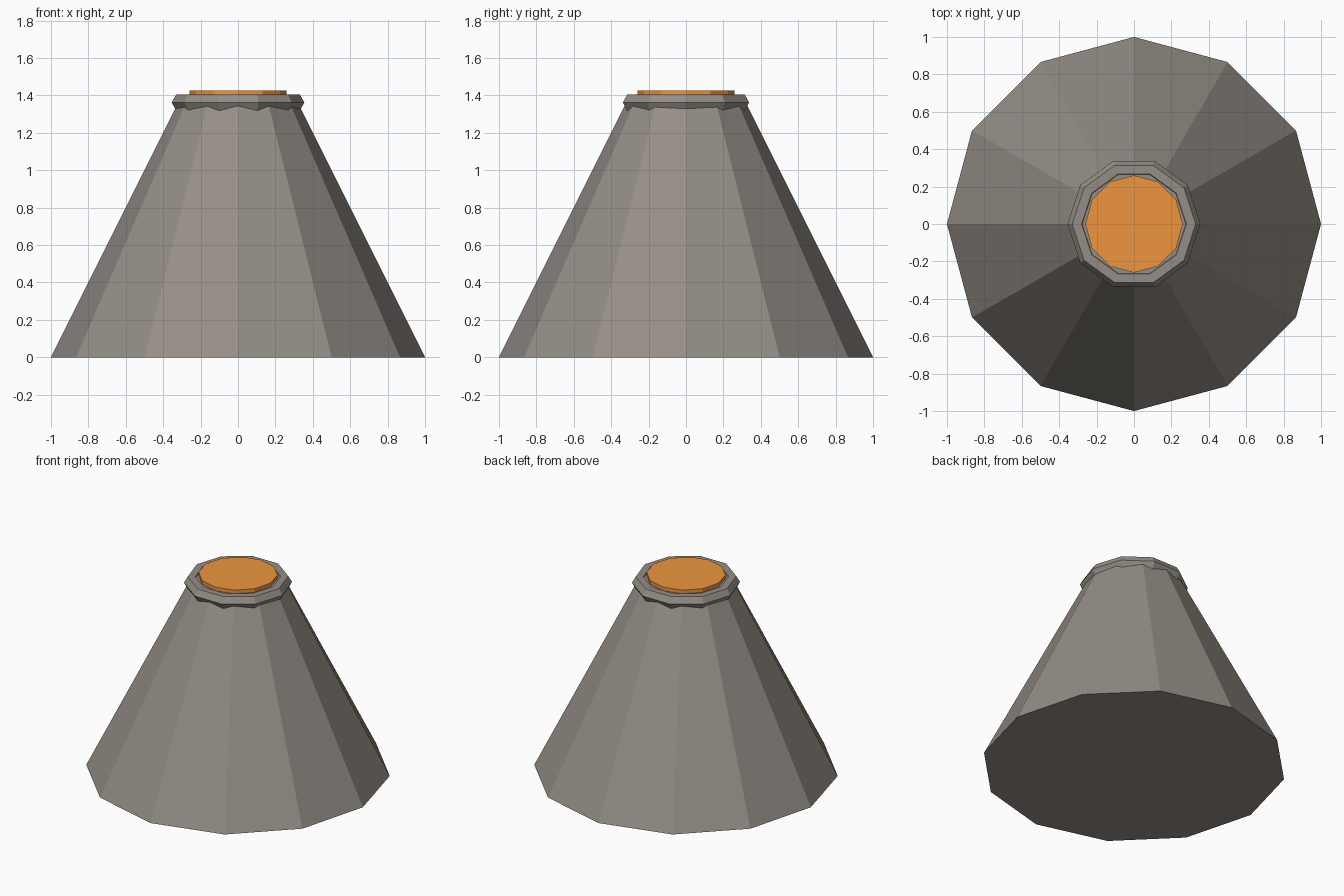
import bpy
from math import cos, sin, tau

if "Cube" in bpy.data.objects:
    bpy.data.objects.remove(bpy.data.objects["Cube"])


def material(name, color):
    mat = bpy.data.materials.new(name)
    mat.diffuse_color = color
    mat.use_nodes = True
    mat.node_tree.nodes["Principled BSDF"].inputs["Base Color"].default_value = mat.diffuse_color
    return mat


rock = material("rock", (0.30, 0.27, 0.24, 1))
lava = material("lava", (0.85, 0.30, 0.05, 1))


def build(name, verts, faces, mat):
    mesh = bpy.data.meshes.new(name)
    mesh.from_pydata(verts, [], faces)
    mesh.materials.append(mat)
    obj = bpy.data.objects.new(name, mesh)
    bpy.context.collection.objects.link(obj)
    return obj


def revolve(name, profile, sides, mat, closed=False):
    """Spin (radius, z) points, listed from the bottom up, around z."""
    n = len(profile)
    verts = [(r * cos(tau * i / sides), r * sin(tau * i / sides), z)
             for r, z in profile for i in range(sides)]
    faces = []
    for j in range(n if closed else n - 1):
        a, b = j * sides, (j + 1) % n * sides
        for i in range(sides):
            k = (i + 1) % sides
            faces.append((a + i, a + k, b + k, b + i))
    if not closed:
        faces.append(tuple(reversed(range(sides))))
        faces.append(tuple(range((n - 1) * sides, n * sides)))
    return build(name, verts, faces, mat)


# Twelve-sided mountain cone
revolve("mountain", [(1.0, 0.0), (0.3, 1.4)], 12, rock)

# Ten-sided crater rim with a hexagonal cross-section
rim = [(0.305 + 0.05 * cos(tau * j / 6), 1.362 + 0.05 * sin(tau * j / 6))
       for j in range(6)]
revolve("crater_rim", rim, 10, rock, closed=True)

# Lava disc filling the crater
revolve("lava_pool", [(0.26, 1.375), (0.26, 1.426)], 12, lava)
